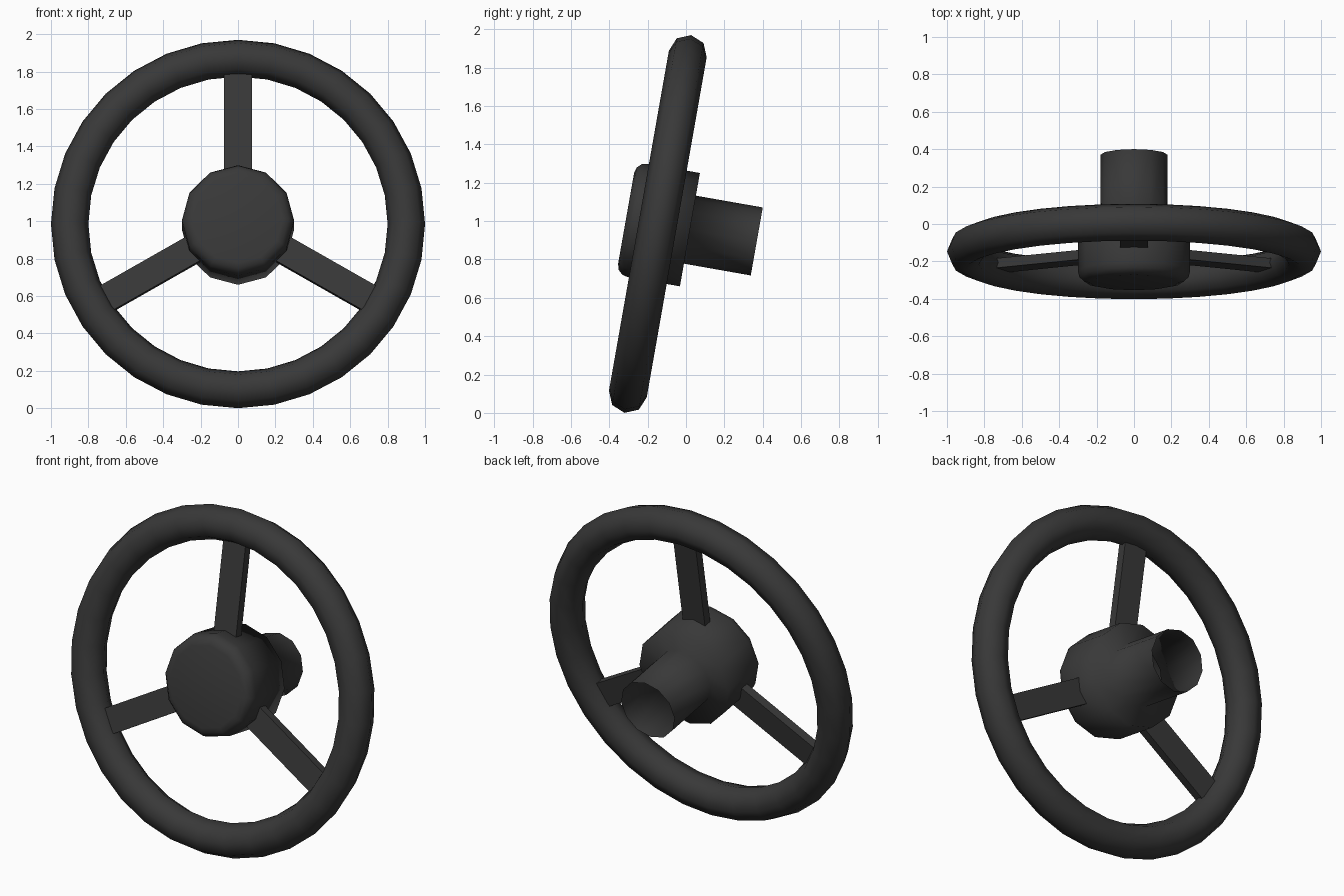
import bpy, bmesh, math
from mathutils import Matrix, Vector

if "Cube" in bpy.data.objects:
    bpy.data.objects.remove(bpy.data.objects["Cube"])

# Wheel space: local y is the column axis, local z is up; tilted 10 degrees
TILT = Matrix.Translation((0, -0.147, 0.985)) @ Matrix.Rotation(math.radians(-10), 4, 'X')

mat = bpy.data.materials.new("dark_plastic")
mat.diffuse_color = (0.04, 0.04, 0.04, 1)
mat.use_nodes = True
mat.node_tree.nodes["Principled BSDF"].inputs["Base Color"].default_value = mat.diffuse_color


def make_object(name, bm, smooth):
    bm.normal_update()
    bm.transform(TILT)
    mesh = bpy.data.meshes.new(name)
    bm.to_mesh(mesh)
    bm.free()
    for p in mesh.polygons:
        p.use_smooth = smooth
    mesh.materials.append(mat)
    ob = bpy.data.objects.new(name, mesh)
    bpy.context.collection.objects.link(ob)
    return ob


def lathe(name, profile, sides, closed=False):
    """Revolve (radius, depth) points around the column axis."""
    bm = bmesh.new()
    rings = []
    for i in range(sides):
        a = 2 * math.pi * i / sides
        rings.append([bm.verts.new((r * math.sin(a), y, r * math.cos(a))) for r, y in profile])
    n = len(profile)
    for i in range(sides):
        a, b = rings[i], rings[(i + 1) % sides]
        for j in range(n if closed else n - 1):
            k = (j + 1) % n
            bm.faces.new((a[j], a[k], b[k], b[j]))
    if not closed:
        bm.faces.new([r[0] for r in rings])  # front cap
    bmesh.ops.recalc_face_normals(bm, faces=bm.faces)
    return make_object(name, bm, True)


# Rim: 32 segments, octagonal section
section = [(0.9 + 0.1 * math.cos(k * math.pi / 4), 0.1 * math.sin(k * math.pi / 4)) for k in range(8)]
lathe("rim", section, 32, closed=True)

# Hub with rounded front, running into an open column tube at the back
hub_profile = [(0.24, -0.168), (0.27, -0.160), (0.292, -0.138), (0.30, -0.108),
               (0.30, 0.17), (0.18, 0.17), (0.18, 0.524)]
lathe("hub_and_column", hub_profile, 12)

# Three flat spokes
for i, side in enumerate(("top", "right", "left")):
    bm = bmesh.new()
    bmesh.ops.create_cube(bm, size=1)
    bmesh.ops.scale(bm, vec=Vector((0.15, 0.052, 0.61)), verts=bm.verts)
    bmesh.ops.translate(bm, vec=Vector((0, -0.003, 0.505)), verts=bm.verts)
    bm.transform(Matrix.Rotation(math.radians(120 * i), 4, 'Y'))
    make_object("spoke_" + side, bm, False)
